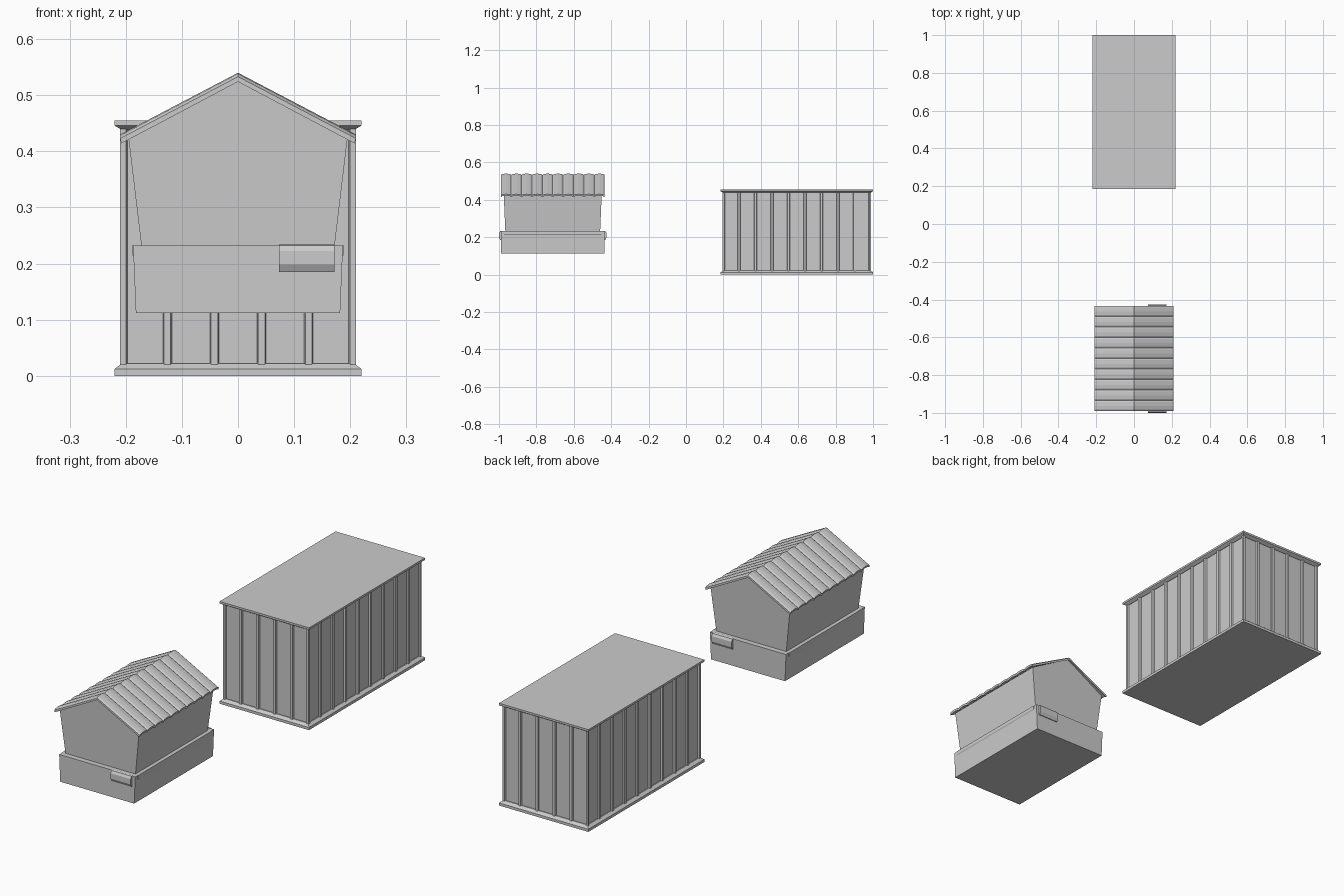
import bpy
from mathutils import Vector

if "Cube" in bpy.data.objects:
    bpy.data.objects.remove(bpy.data.objects["Cube"])


def make(name, verts, faces):
    me = bpy.data.meshes.new(name)
    me.from_pydata([tuple(v) for v in verts], [], faces)
    me.update()
    ob = bpy.data.objects.new(name, me)
    bpy.context.collection.objects.link(ob)
    return ob


def loft(name, rings):
    """Skin closed rings of equal point count and cap both ends."""
    n = len(rings[0])
    verts = [p for r in rings for p in r]
    faces = [tuple(range(n))[::-1], tuple(range(len(verts) - n, len(verts)))]
    for k in range(len(rings) - 1):
        for i in range(n):
            j = (i + 1) % n
            faces.append((k * n + i, k * n + j, k * n + n + j, k * n + n + i))
    return make(name, verts, faces)


def rect(cx, cy, hx, hy, z):
    return [(cx - hx, cy - hy, z), (cx + hx, cy - hy, z),
            (cx + hx, cy + hy, z), (cx - hx, cy + hy, z)]


def extrude_y(name, prof, y0, y1):
    # wound so that (x, z) profiles listed clockwise face outward
    return loft(name, [[(x, y, z) for x, z in prof] for y in (y1, y0)])


# ---- Storage container ----
CY, HX, HY = 0.5925, 0.22, 0.4075


def slab(name, levels):
    return loft(name, [rect(0, CY, HX - i, HY - i, z) for z, i in levels])


slab("container_base", [(0, 0), (0.012, 0), (0.022, 0.013)])
slab("container_roof", [(0.438, 0.013), (0.446, 0), (0.455, 0)])


def ribbed_side(a, b, panels, depth=0.007, w=0.006):
    """Plan line from a to b with raised ribs and corner posts."""
    a, b = Vector(a), Vector(b)
    d = (b - a).normalized()
    inward = Vector((-d.y, d.x)) * depth
    length = (b - a).length
    pts = [a, a + d * 0.01, a + d * 0.013 + inward]
    for i in range(1, panels):
        c = a + d * (length * i / panels)
        pts += [c - d * (w + 0.002) + inward, c - d * w, c + d * w,
                c + d * (w + 0.002) + inward]
    return pts + [b - d * 0.013 + inward, b - d * 0.01]


wx, wy = HX - 0.01, HY - 0.01
corners = [(-wx, CY - wy), (wx, CY - wy), (wx, CY + wy), (-wx, CY + wy)]
plan = []
for i, panels in enumerate((5, 9, 5, 9)):
    plan += ribbed_side(corners[i], corners[(i + 1) % 4], panels)
loft("container_walls", [[(p.x, p.y, z) for p in plan] for z in (0.012, 0.445)])

# ---- Small hut ----
Y0, Y1 = -0.99, -0.435
HC = (Y0 + Y1) / 2

# lower tray
loft("hut_base", [rect(0, HC, 0.182, 0.277, 0.112), rect(0, HC, 0.187, 0.277, 0.232)])

# tapered upper body with gables
def gable_ring(y_low, y_top, y_peak):
    return [(-0.172, y_low, 0.23), (-0.195, y_top, 0.422), (0, y_peak, 0.53),
            (0.195, y_top, 0.422), (0.172, y_low, 0.23)]


loft("hut_body", [gable_ring(-0.459, -0.451, -0.447),
                  gable_ring(-0.966, -0.974, -0.978)])

# corrugated roof sheet, one mesh over both slopes
section = []
N = 10
for i in range(N):
    for t, h in ((0, 0), (0.14, 0.005), (0.5, 0.007), (0.86, 0.005)):
        section.append((Y0 + (Y1 - Y0) * (i + t) / N, h))
section.append((Y1, 0))
rings = []
for x, z in ((-0.21, 0.423), (0, 0.533), (0.21, 0.423)):
    top = [(x, y, z + h) for y, h in section]
    under = [(x * 0.99, y, z + h - 0.009) for y, h in reversed(section)]
    rings.append(top[::-1] + under[::-1])
loft("hut_roof", rings)

# lip along each long side of the tray
for s, nm in ((1, "right"), (-1, "left")):
    prof = [(s * 0.178, 0.232), (s * 0.189, 0.232), (s * 0.189, 0.217), (s * 0.178, 0.2)]
    extrude_y("tray_lip_" + nm, prof if s > 0 else prof[::-1], -0.972, -0.453)

# bent latch plates at both ends of the tray
for s, y, nm in ((-1, Y0, "front"), (1, Y1, "back")):
    prof = [(-0.004, 0.234), (0.004, 0.232), (0.01, 0.222), (0.01, 0.198),
            (0.003, 0.185), (-0.004, 0.185)]
    if s < 0:
        prof = prof[::-1]
    loft("latch_" + nm, [[(x, y + s * o, z) for o, z in prof] for x in (0.073, 0.172)])

# consistent outward normals
import bmesh
for ob in bpy.data.objects:
    bm = bmesh.new()
    bm.from_mesh(ob.data)
    bmesh.ops.recalc_face_normals(bm, faces=bm.faces)
    bm.to_mesh(ob.data)
    bm.free()
